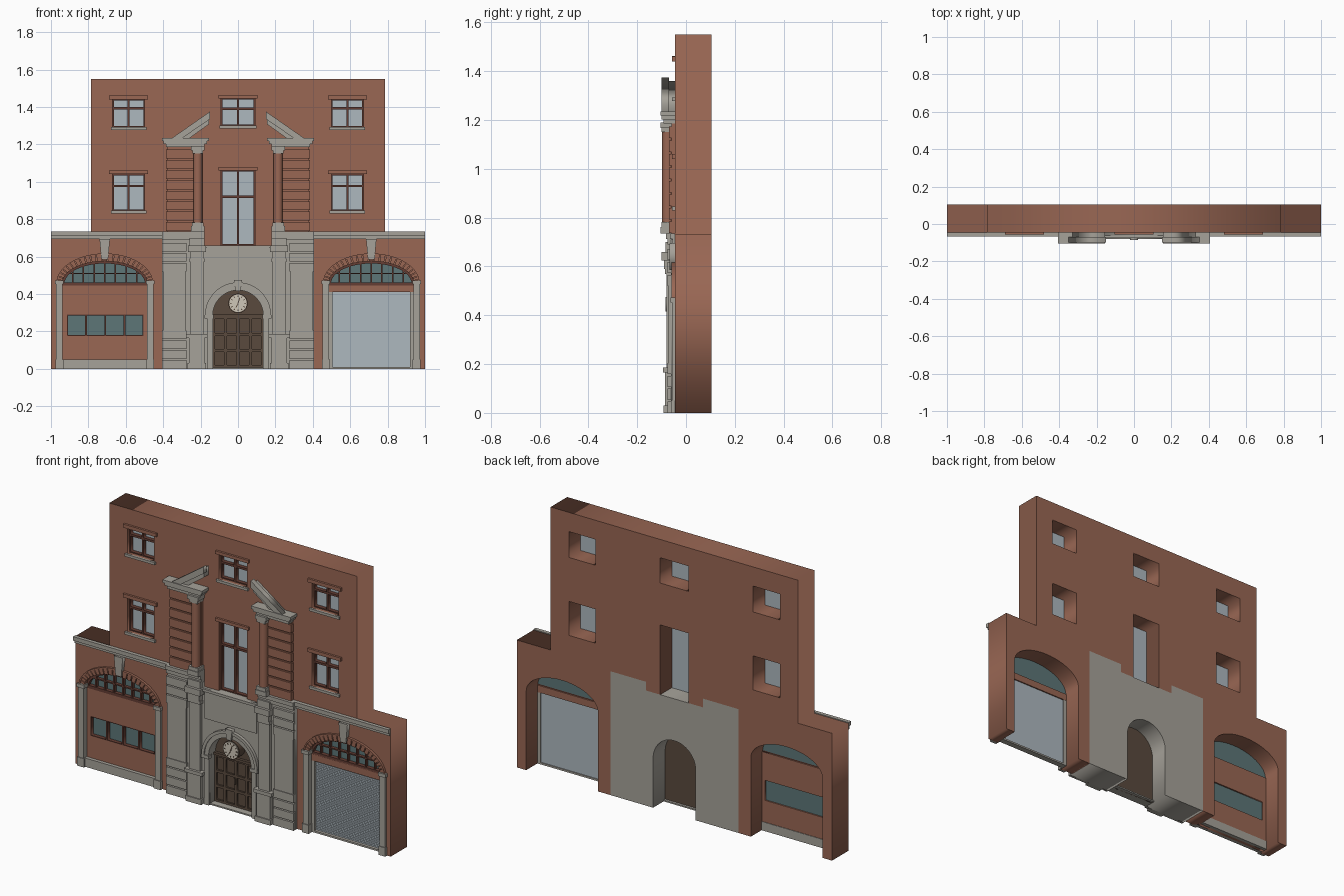
import bpy, math
from mathutils import Matrix

cube = bpy.data.objects.get("Cube")
if cube:
    bpy.data.objects.remove(cube, do_unlink=True)


def material(name, r, g, b):
    m = bpy.data.materials.new(name)
    m.use_nodes = True
    m.diffuse_color = (r, g, b, 1)
    bsdf = m.node_tree.nodes["Principled BSDF"]
    bsdf.inputs["Base Color"].default_value = (r, g, b, 1)
    bsdf.inputs["Roughness"].default_value = 0.8
    return m


BRICK = material("red brick", 0.32, 0.135, 0.088)
STONE = material("grey stone", 0.38, 0.36, 0.32)
GLASS = material("pale glass", 0.42, 0.48, 0.52)
TEAL = material("dark teal glass", 0.11, 0.18, 0.185)
FRAME = material("maroon frame", 0.13, 0.048, 0.034)
DOOR = material("dark brown door", 0.10, 0.067, 0.047)
CREAM = material("clock cream", 0.62, 0.57, 0.48)


def finish(name, mesh, mat, mirror):
    mesh.materials.clear()
    mesh.materials.append(mat)
    ob = bpy.data.objects.new(name, mesh)
    bpy.context.collection.objects.link(ob)
    if mirror:
        ob.modifiers.new("Mirror", 'MIRROR').use_mirror_merge = False
    return ob


def plate(name, outlines, y0, y1, mat, mirror=False):
    """Front-facing outlines (nested ones become holes) extruded from y0 to y1."""
    cu = bpy.data.curves.new(name, 'CURVE')
    cu.dimensions, cu.fill_mode, cu.extrude = '2D', 'BOTH', (y1 - y0) / 2
    for pts in outlines:
        sp = cu.splines.new('POLY')
        sp.points.add(len(pts) - 1)
        for p, (x, z) in zip(sp.points, pts):
            p.co = (x, z, 0, 1)
        sp.use_cyclic_u = True
    tmp = bpy.data.objects.new(name + " outline", cu)
    bpy.context.collection.objects.link(tmp)
    dg = bpy.context.evaluated_depsgraph_get()
    mesh = bpy.data.meshes.new_from_object(tmp.evaluated_get(dg))
    bpy.data.objects.remove(tmp, do_unlink=True)
    mesh.transform(Matrix.Translation((0, (y0 + y1) / 2, 0)) @ Matrix.Rotation(math.pi / 2, 4, 'X'))
    return finish(name, mesh, mat, mirror)


def boxes(name, items, mat, mirror=False):
    """Each item is x0, x1, y0, y1, z0, z1."""
    verts, faces = [], []
    for x0, x1, y0, y1, z0, z1 in items:
        b = len(verts)
        verts += [(x, y, z) for z in (z0, z1) for x, y in ((x0, y0), (x1, y0), (x1, y1), (x0, y1))]
        faces += [[b + 3, b + 2, b + 1, b], [b + 4, b + 5, b + 6, b + 7]]
        faces += [[b + i, b + (i + 1) % 4, b + 4 + (i + 1) % 4, b + 4 + i] for i in range(4)]
    mesh = bpy.data.meshes.new(name)
    mesh.from_pydata(verts, [], faces)
    return finish(name, mesh, mat, mirror)


def rect(x0, x1, z0, z1):
    return [(x0, z0), (x1, z0), (x1, z1), (x0, z1)]


def arc(cx, cz, a, b, t0=0.0, t1=math.pi, n=24):
    return [(cx + a * math.cos(t0 + (t1 - t0) * i / n), cz + b * math.sin(t0 + (t1 - t0) * i / n))
            for i in range(n + 1)]


def ring(cx, cz, a, b, w, t0=0.0, t1=math.pi, n=24, h=None):
    return arc(cx, cz, a, b, t0, t1, n) + arc(cx, cz, a + w, b + (h or w), t1, t0, n)


def both(half):
    return half + [(-x, z) for x, z in reversed(half)]


def glazing(name, xs, zs, mat, mirror=False, bar=0.006, y=-0.005):
    """Framed window; xs and zs list the bar positions including the edges."""
    panes = [rect(a + bar, b - bar, c + bar, d - bar)
             for a, b in zip(xs, xs[1:]) for c, d in zip(zs, zs[1:])]
    plate(name + "_frame", [rect(xs[0], xs[-1], zs[0], zs[-1])] + panes, y - 0.022, y, FRAME, mirror)
    boxes(name + "_glass", [(xs[0], xs[-1], y, y + 0.005, zs[0], zs[-1])], mat, mirror)


FACE, BACK = -0.045, 0.105
BX, BZ, BA, BB = 0.7125, 0.455, 0.2275, 0.12      # side bay arch
L, R = BX - BA, BX + BA

# Brick wall with bays, portal gap and window holes
wall = both([(0.785, 1.55), (0.785, 0.73), (1, 0.73), (1, 0), (R, 0)] + arc(BX, BZ, BA, BB)
            + [(L, 0), (0.405, 0), (0.405, 0.71), (0.18, 0.71), (0.18, 0.66), (0.09, 0.66), (0.09, 1.06)])
side_rows = [(0.845, 1.04), (1.292, 1.44)]
holes = [rect(s * 0.585 - 0.085, s * 0.585 + 0.085, *row) for s in (-1, 1) for row in side_rows]
holes.append(rect(-0.09, 0.09, 1.3, 1.445))
plate("brick_wall", [wall] + holes, FACE, BACK, BRICK)

# Upper windows with lintels and sills
lintels, sills = [], []
for label, (z0, z1) in zip(("lower", "upper"), side_rows):
    glazing(label + "_side_windows", [0.5, 0.585, 0.67], [z0, z0 + (z1 - z0) * 0.68, z1], GLASS, True)
    lintels.append((0.48, 0.69, FACE - 0.012, FACE, z1, z1 + 0.02))
    sills.append((0.49, 0.68, FACE - 0.012, FACE, z0 - 0.015, z0))
glazing("top_centre_window", [-0.09, 0, 0.09], [1.3, 1.39, 1.445], GLASS)
glazing("tall_window", [-0.09, 0, 0.09], [0.66, 0.92, 1.06], GLASS)
for z in (1.06, 1.445):
    lintels.append((0, 0.105, FACE - 0.012, FACE, z, z + 0.018))
sills.append((0, 0.1, FACE - 0.012, FACE, 1.285, 1.3))
boxes("window_lintels", lintels, BRICK, True)
boxes("window_sills", sills, STONE, True)

# Stone portal
plate("stone_portal", [both([(0.18, 0.66), (0.18, 0.71), (0.405, 0.71), (0.405, 0), (0.135, 0)]
                            + arc(0, 0.285, 0.135, 0.135, 0, math.pi / 2, 14)[:-1])], -0.062, BACK, STONE)
blocks = [(0.275, 0.405, -0.075, -0.06, z, z + 0.046) for z in (0.0, 0.053, 0.106, 0.159, 0.52, 0.573, 0.626)]
boxes("rusticated_blocks", blocks + [(0.28, 0.4, -0.071, -0.06, 0.205, 0.52)], STONE, True)
boxes("inscription_panel", [(-0.165, 0.165, -0.068, -0.06, 0.49, 0.645),
                            (-0.18, 0.18, -0.074, -0.06, 0.645, 0.66)], STONE)
plate("door_arch_moulding", [ring(0, 0.285, 0.135, 0.135, 0.042)], -0.074, -0.06, STONE)
plate("door_arch_rim", [ring(0, 0.285, 0.16, 0.16, 0.017)], -0.08, -0.07, STONE)
plate("door_keystone", [[(-0.014, 0.415), (0.014, 0.415), (0.022, 0.475), (-0.022, 0.475)]], -0.085, -0.06, STONE)
boxes("door_jambs", [(0.135, 0.165, -0.072, -0.05, 0, 0.27), (0.13, 0.178, -0.08, -0.05, 0.268, 0.287)], STONE, True)

# Lower pilasters: pedestal, shaft and stepped capital
boxes("portal_pilasters", [
    (0.17, 0.27, -0.092, -0.06, 0, 0.03), (0.178, 0.262, -0.086, -0.06, 0.03, 0.165),
    (0.163, 0.277, -0.094, -0.06, 0.165, 0.185), (0.185, 0.255, -0.08, -0.06, 0.185, 0.57),
    (0.18, 0.26, -0.086, -0.06, 0.57, 0.59), (0.183, 0.257, -0.09, -0.06, 0.59, 0.625),
    (0.172, 0.268, -0.1, -0.06, 0.625, 0.66), (0.18, 0.26, -0.085, -0.06, 0.66, 0.7)], STONE, True)

# Door with raised panel frames
door = rect(-0.135, 0.135, 0, 0.285)[:2] + arc(0, 0.285, 0.135, 0.135)
plate("door_leaf", [door], -0.012, -0.004, DOOR)
cols = [-0.13, -0.068, 0, 0.068, 0.13]
panels = [rect(a + 0.008, b - 0.008, c, d) for a, b in zip(cols, cols[1:])
          for c, d in ((0.02, 0.09), (0.105, 0.175), (0.19, 0.265))]
plate("door_panel_frame", [rect(-0.135, 0.135, 0, 0.285)] + panels, -0.022, -0.012, DOOR)
boxes("door_handle_and_transom", [(-0.004, 0.004, -0.03, -0.02, 0.14, 0.175),
                                  (-0.135, 0.135, -0.028, -0.012, 0.275, 0.29)], DOOR)
boxes("door_step", [(-0.135, 0.135, -0.06, 0.01, 0, 0.008)], STONE)

# Clock
CZ = 0.35
full = 2 * math.pi
plate("clock_rim", [arc(0, CZ, 0.052, 0.052, 0, full * 31 / 32, 31)], -0.062, -0.012, DOOR)
plate("clock_face", [arc(0, CZ, 0.047, 0.047, 0, full * 31 / 32, 31)], -0.066, -0.06, CREAM)
marks = [ring(0, CZ, 0.033, 0.033, 0.009, k * full / 12 - 0.06, k * full / 12 + 0.06, 2) for k in range(12)]
marks += [[(-0.003, CZ), (0.003, CZ), (0.012, CZ + 0.03), (0.008, CZ + 0.031)],
          [(-0.002, CZ - 0.002), (0.002, CZ - 0.004), (-0.01, CZ - 0.024), (-0.014, CZ - 0.022)]]
plate("clock_marks_and_hands", marks, -0.068, -0.065, DOOR)

# Lower cornice
boxes("lower_cornice", [(0.4, 1, -0.055, FACE, 0.695, 0.712), (0.4, 1, -0.066, FACE, 0.712, 0.735),
                        (0.18, 0.405, -0.075, FACE, 0.69, 0.712), (0.18, 0.405, -0.082, FACE, 0.712, 0.735)],
      STONE, True)

# Rusticated brick piers with columns
pitch = 0.0555
boxes("brick_piers", [(0.19, 0.38, -0.06, FACE, 0.735, 1.19)]
      + [(0.235, 0.385, -0.07, FACE, 0.737 + i * pitch, 0.737 + i * pitch + 0.047) for i in range(8)], BRICK, True)
bpy.ops.mesh.primitive_cylinder_add(vertices=20, radius=0.024, depth=0.39, location=(0, 0, 0))
col = bpy.context.object
col.data.transform(Matrix.Translation((0.215, -0.074, 0.97)))
col.name = "pier_columns"
col.data.materials.append(BRICK)
bpy.ops.object.shade_smooth_by_angle()
col.modifiers.new("Mirror", 'MIRROR').use_mirror_merge = False
boxes("column_bases_and_capitals", [
    (0.18, 0.25, -0.104, FACE, 0.735, 0.762), (0.185, 0.245, -0.1, FACE, 0.762, 0.782),
    (0.188, 0.242, -0.1, FACE, 1.15, 1.168), (0.18, 0.25, -0.104, FACE, 1.168, 1.19)], STONE, True)

# Entablature and broken pediment
boxes("entablature", [(0.178, 0.385, -0.092, FACE, 1.185, 1.203), (0.165, 0.397, -0.1, FACE, 1.203, 1.218),
                      (0.155, 0.406, -0.105, FACE, 1.218, 1.235)], STONE, True)
plate("raking_cornice", [[(0.365, 1.225), (0.15, 1.375), (0.15, 1.335), (0.31, 1.225)]], -0.1, -0.07, STONE, True)
plate("raking_moulding", [[(0.33, 1.235), (0.155, 1.36), (0.155, 1.308), (0.27, 1.225)]], -0.085, FACE, STONE, True)

# Side bay arches
step = math.pi / 25
plate("arch_voussoirs", [ring(BX, BZ, BA, BB, 0.024, i * step + 0.012, (i + 1) * step - 0.012, 2, 0.034)
                         for i in range(25)], FACE - 0.01, FACE, BRICK, True)
plate("arch_hood", [ring(BX, BZ, BA + 0.024, BB + 0.034, 0.008)], FACE - 0.014, FACE, BRICK, True)
plate("arch_keystones", [[(BX - 0.018, 0.585), (BX + 0.018, 0.585), (BX + 0.028, 0.695), (BX - 0.028, 0.695)]],
      FACE - 0.022, FACE, STONE, True)
strips = []
for x0, x1 in ((L - 0.033, L + 0.002), (R - 0.002, R + 0.033)):
    strips += [(x0, x1, -0.058, -0.02, 0, 0.455), (x0 - 0.006, x1 + 0.006, -0.064, -0.02, 0.452, 0.472),
               (x0 - 0.004, x1 + 0.004, -0.062, -0.02, 0, 0.05)]
boxes("bay_pilasters", strips, STONE, True)

# Fan windows
plate("fan_glass", [arc(BX, BZ, BA, BB)], -0.008, -0.002, TEAL, True)
plate("fan_rim", [ring(BX, BZ, BA - 0.012, BB - 0.012, 0.012)], -0.03, -0.008, FRAME, True)
bars = [(L, R, -0.03, -0.002, 0.445, 0.462), (L + 0.025, R - 0.025, -0.026, -0.008, 0.506, 0.513)]
for k in range(-3, 4):
    x = k * 0.057
    bars.append((BX + x - 0.004, BX + x + 0.004, -0.026, -0.008, BZ, BZ + BB * math.sqrt(1 - (x / BA) ** 2)))
boxes("fan_bars", bars, FRAME, True)

# Right bay: brick infill with a strip window and stone plinth
plate("bay_infill", [rect(-R, -L, 0, 0.45), rect(-0.915, -0.505, 0.175, 0.29)], -0.03, 0.005, BRICK)
glazing("strip_window", [-0.915 + 0.1025 * i for i in range(5)], [0.175, 0.29], TEAL, False, 0.005, -0.008)
boxes("bay_plinth", [(-R, -L, -0.05, 0.008, 0, 0.05)], STONE)

# Left bay: roller shutter
boxes("shutter_header", [(L, R, -0.03, 0.005, 0.41, 0.45)], BRICK)
boxes("shutter_guides", [(L, 0.505, -0.03, 0.004, 0, 0.41), (0.92, R, -0.03, 0.004, 0, 0.41),
                         (L, R, -0.03, 0.004, 0, 0.01)], STONE)
boxes("roller_shutter", [(0.505, 0.92, -0.012, -0.002, 0.01, 0.41)]
      + [(0.505, 0.92, -0.015, -0.012, 0.011 + i * 0.01, 0.019 + i * 0.01) for i in range(40)], GLASS)
